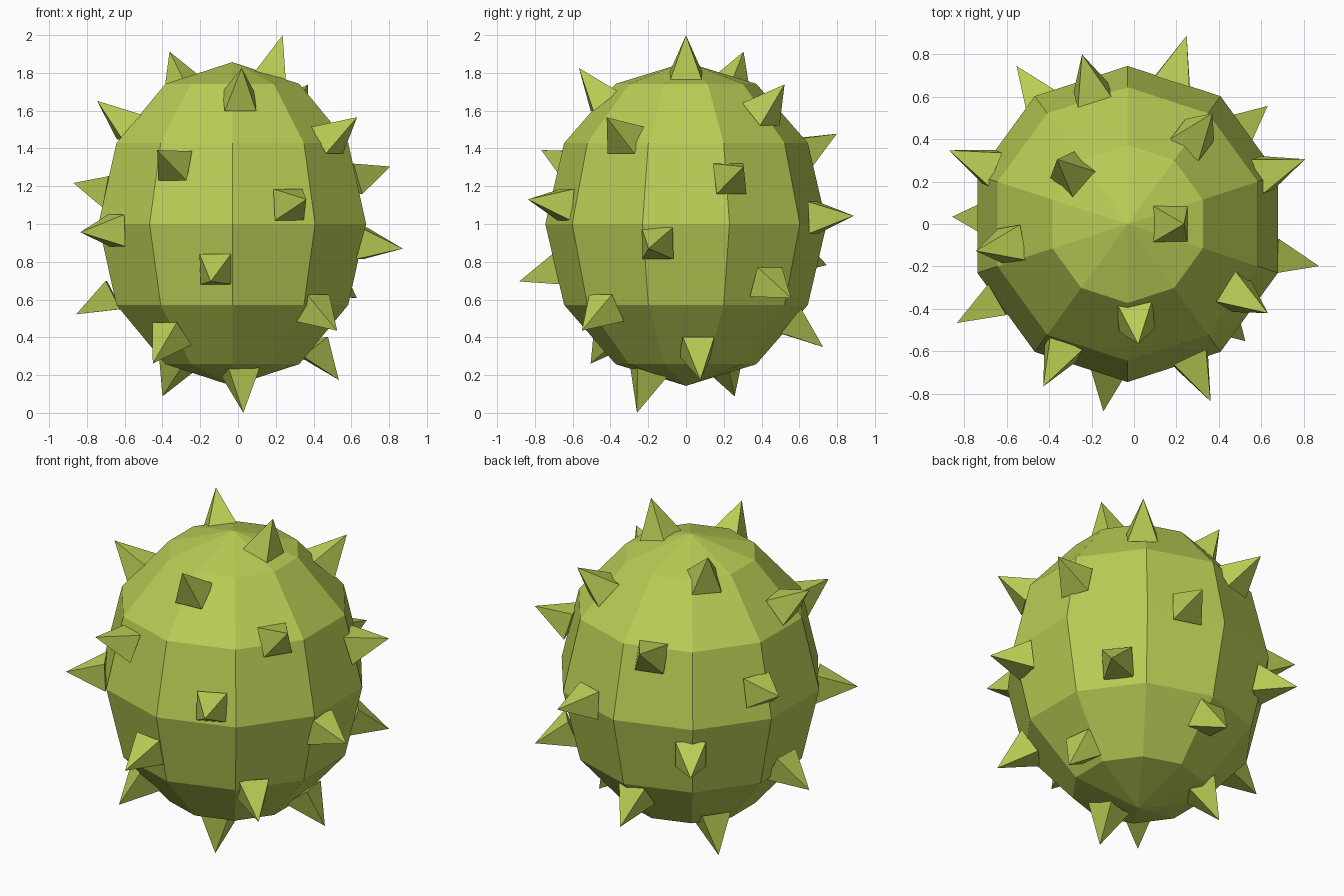
import bpy
import bmesh
import math
from mathutils import Matrix, Vector

cube = bpy.data.objects.get("Cube")
if cube:
    bpy.data.objects.remove(cube, do_unlink=True)

SCALE = 0.745                       # body radius
STRETCH = 1.15                      # body height relative to its width
CENTRE = Vector((-0.03, 0.0, 1.0))
SPIKES = 24

husk = bpy.data.materials.new("husk_green")
husk.use_nodes = True
colour = (0.49, 0.61, 0.09, 1.0)
husk.diffuse_color = colour
husk.node_tree.nodes["Principled BSDF"].inputs["Base Color"].default_value = colour


def add_object(name, bm, matrix):
    """Turn a bmesh into a flat-shaded object in the husk colour."""
    bm.transform(matrix)
    bmesh.ops.recalc_face_normals(bm, faces=bm.faces)
    mesh = bpy.data.meshes.new(name)
    bm.to_mesh(mesh)
    bm.free()
    mesh.materials.append(husk)
    obj = bpy.data.objects.new(name, mesh)
    bpy.context.collection.objects.link(obj)
    return obj


# Fruit body: coarse ten-sided sphere stretched upwards
bm = bmesh.new()
bmesh.ops.create_uvsphere(bm, u_segments=10, v_segments=6, radius=SCALE)
add_object("fruit_body", bm,
           Matrix.Translation(CENTRE) @ Matrix.Diagonal((1, 1, STRETCH, 1)))

# Spikes: four-sided pyramids along a golden-angle spiral from top to bottom
golden_angle = math.pi * (3 - math.sqrt(5))
for i in range(SPIKES):
    height = 1 - 2 * (i + 0.5) / SPIKES
    ring = math.sqrt(1 - height * height)
    angle = i * golden_angle
    out = Vector((ring * math.cos(angle), ring * math.sin(angle), height))
    surface = Vector((out.x, out.y, out.z * STRETCH))
    place = CENTRE + (surface + out * 0.1) * SCALE
    turn = out.to_track_quat('Z', 'Y').to_matrix().to_4x4()
    bm = bmesh.new()
    bmesh.ops.create_cone(bm, cap_ends=True, segments=4, radius1=0.16 * SCALE,
                          radius2=0, depth=0.3 * SCALE)
    bmesh.ops.remove_doubles(bm, verts=bm.verts, dist=0.0001)
    add_object(f"spike_{i + 1:02d}", bm,
               Matrix.Translation(place) @ turn @ Matrix.Rotation(math.pi / 4, 4, 'Z'))
